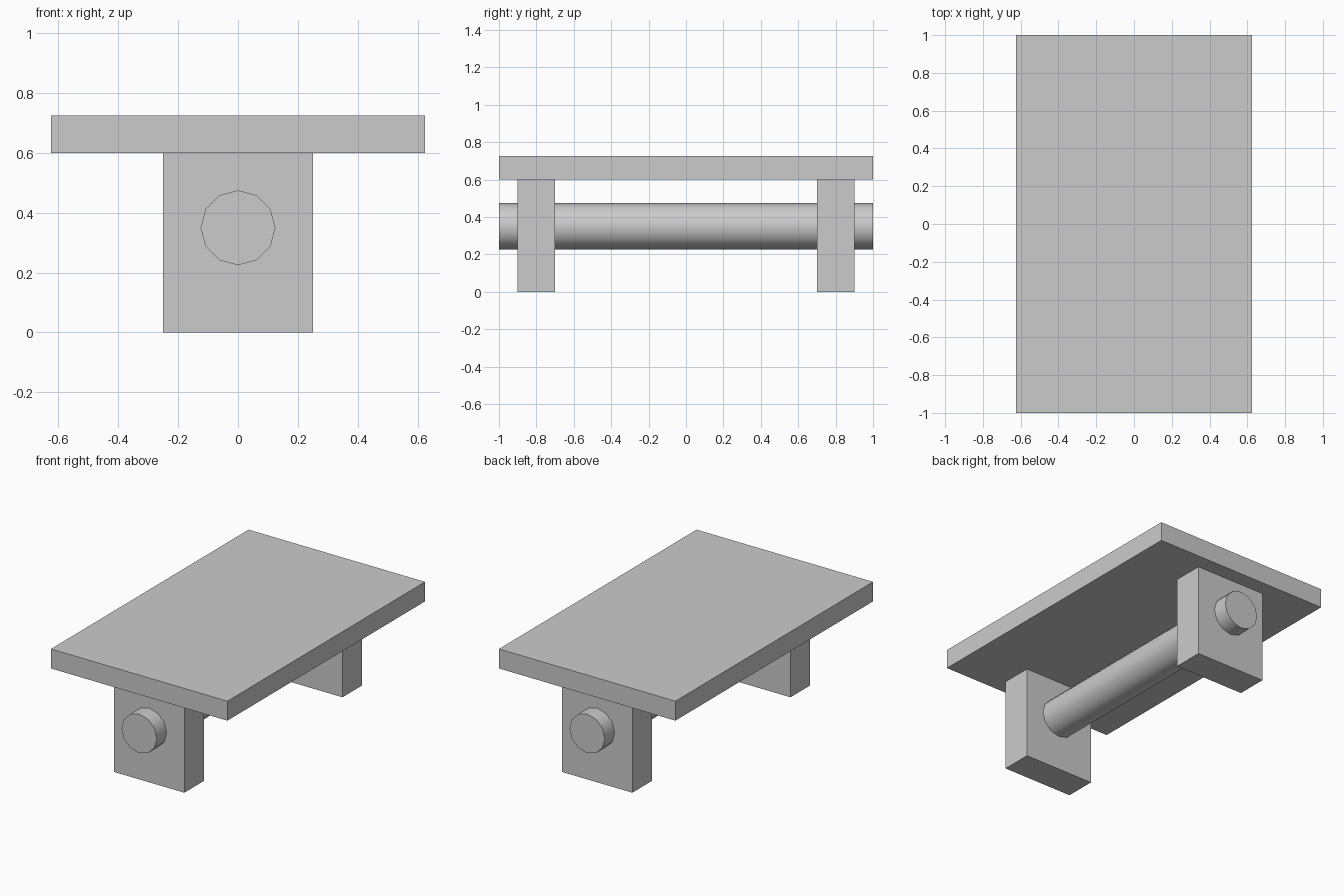
import bpy
import math

default_cube = bpy.data.objects.get("Cube")
if default_cube:
    bpy.data.objects.remove(default_cube, do_unlink=True)

# One plain grey for every part
GREY = (0.6, 0.6, 0.6, 1.0)
grey = bpy.data.materials.new("plain_grey")
grey.use_nodes = True
grey.diffuse_color = GREY
grey.node_tree.nodes["Principled BSDF"].inputs["Base Color"].default_value = GREY


def finish(name):
    obj = bpy.context.object
    obj.name = obj.data.name = name
    bpy.ops.object.transform_apply(location=False, rotation=True, scale=True)
    obj.data.materials.append(grey)
    return obj


def box(name, size, location):
    bpy.ops.mesh.primitive_cube_add(size=1, location=location)
    bpy.context.object.scale = size
    return finish(name)


# Flat top slab
box("table_top", (1.25, 2.0, 0.125), (0, 0, 0.6625))

# Matching supports at the two ends
for name, side in (("front_support", -1), ("back_support", 1)):
    box(name, (0.5, 0.2, 0.6), (0, side * 0.8, 0.3))

# Twelve-sided bar running through both supports
bpy.ops.mesh.primitive_cylinder_add(
    vertices=12, radius=0.125, depth=2.0,
    location=(0, 0, 0.35), rotation=(math.radians(90), 0, 0))
finish("cross_bar")
bpy.ops.object.shade_smooth_by_angle(angle=math.radians(40))
